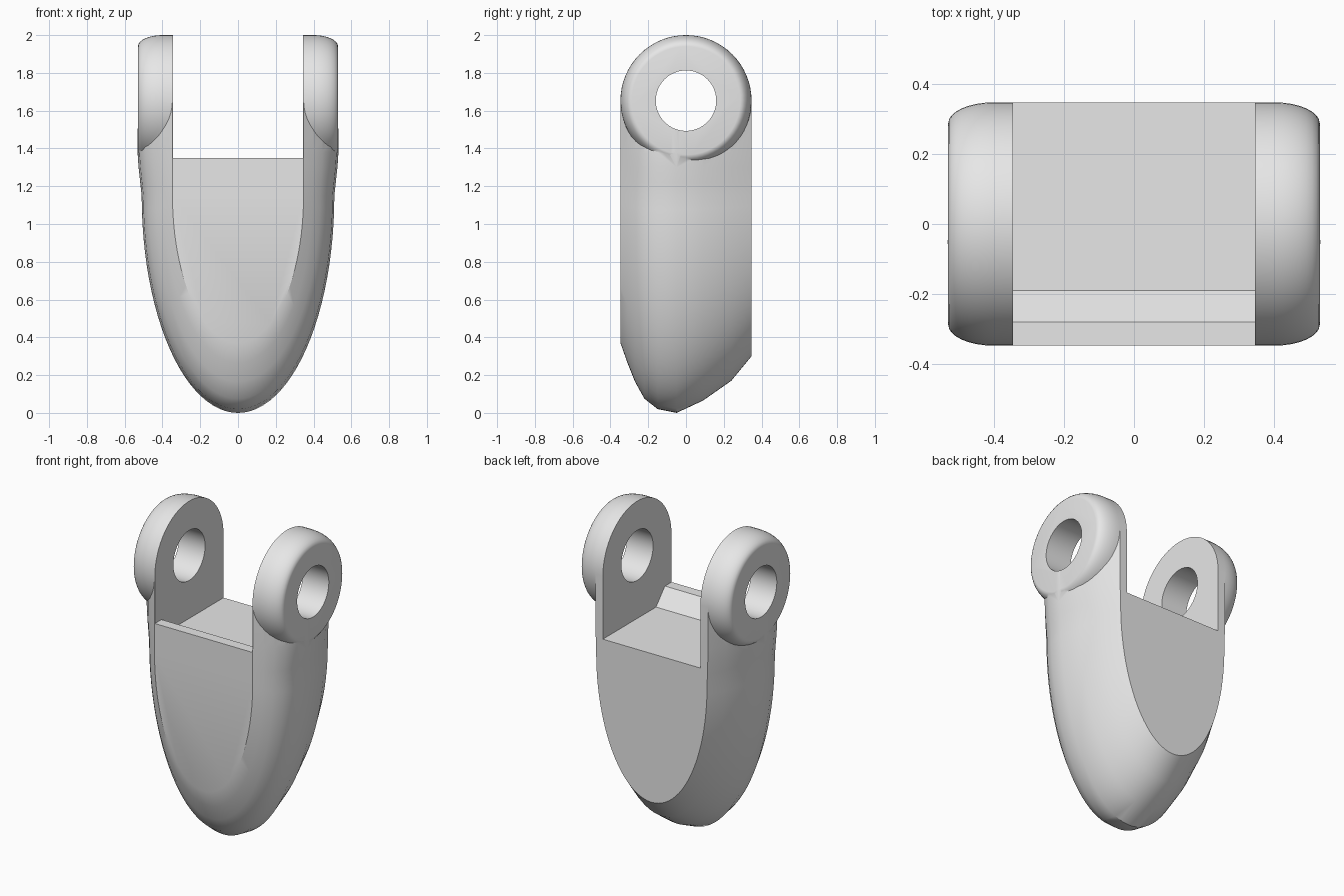
import bpy, bmesh, math
from mathutils import Matrix

if "Cube" in bpy.data.objects:
    bpy.data.objects.remove(bpy.data.objects["Cube"], do_unlink=True)

INNER, DEPTH = 0.345, 0.347      # half gap between ears, half depth
PIN_Z = 1.653                    # height of the pin axis

grey = bpy.data.materials.new("light_grey")
grey.use_nodes = True
grey.diffuse_color = (0.8, 0.8, 0.8, 1)
grey.node_tree.nodes["Principled BSDF"].inputs["Base Color"].default_value = (0.8, 0.8, 0.8, 1)


def loft(name, rings):
    """Closed solid through a list of equal-length point rings."""
    bm = bmesh.new()
    loops = [[bm.verts.new(p) for p in ring] for ring in rings]
    for a, b in zip(loops, loops[1:]):
        for i in range(len(a)):
            j = (i + 1) % len(a)
            bm.faces.new((a[i], a[j], b[j], b[i]))
    bm.faces.new(loops[0])
    bm.faces.new(loops[-1])
    bmesh.ops.recalc_face_normals(bm, faces=bm.faces)
    mesh = bpy.data.meshes.new(name)
    bm.to_mesh(mesh)
    bm.free()
    mesh.materials.append(grey)
    ob = bpy.data.objects.new(name, mesh)
    bpy.context.collection.objects.link(ob)
    return ob


def lathe_x(name, profile, sides=64):
    """Solid turned around the pin axis from (x, radius) pairs."""
    turn = [2 * math.pi * i / sides for i in range(sides)]
    return loft(name, [[(x, r * math.cos(t), PIN_Z + r * math.sin(t)) for t in turn]
                       for x, r in profile])


def combine(target, other, operation):
    mod = target.modifiers.new(operation.lower(), "BOOLEAN")
    mod.operation, mod.object, mod.solver = operation, other, "EXACT"
    bpy.context.view_layer.objects.active = target
    bpy.ops.object.modifier_apply(modifier=mod.name)
    bpy.data.objects.remove(other, do_unlink=True)


def u_ring(y, width, bottom, steps=24):
    """U-shaped section: straight upper sides over a half ellipse."""
    spring = 1.15
    half = []
    for z in (PIN_Z, 1.5, 1.38, 1.3, 1.22):
        flare = 0.022 * min(1, (z - spring) / 0.2) * (width - INNER) / 0.165
        half.append((width + flare, z))
    for i in range(steps):
        t = math.pi / 2 * i / steps
        half.append((width * math.cos(t), spring - (spring - bottom) * math.sin(t)))
    return ([(x, y, z) for x, z in half] + [(0, y, bottom)]
            + [(-x, y, z) for x, z in reversed(half)])


# Rounded body: depth, half width, lowest point
sections = [(-DEPTH, 0.347, 0.37), (-0.31, 0.393, 0.265), (-0.27, 0.435, 0.165),
            (-0.22, 0.474, 0.075), (-0.15, 0.501, 0.02), (-0.05, 0.51, 0),
            (0.09, 0.487, 0.065), (0.24, 0.44, 0.17), (DEPTH, 0.392, 0.30)]
body = loft("clevis_body", [u_ring(*s) for s in sections])

# Round knuckles with a softened outer rim
rim = [(0.40 + 0.13 * math.sin(t), 0.287 + 0.06 * math.cos(t))
       for t in (math.pi / 2 * i / 8 for i in range(9))]
for side in (1, -1):
    knuckle = lathe_x("knuckle", [(side * x, r) for x, r in [(0.3, DEPTH)] + rim])
    combine(body, knuckle, "UNION")

# Slot between the ears, leaving a sloped lip at the front
slot_outline = [(-0.5, 1.35), (-0.28, 1.35), (-0.19, 1.25), (0.5, 1.25), (0.5, 2.2), (-0.5, 2.2)]
slot = loft("slot", [[(x, y, z) for y, z in slot_outline] for x in (-INNER, INNER)])
combine(body, slot, "DIFFERENCE")

# Pin hole through both ears
combine(body, lathe_x("pin_hole", [(-0.8, 0.16), (0.8, 0.16)]), "DIFFERENCE")

# Smooth curves, crisp edges
bpy.ops.object.select_all(action="DESELECT")
body.select_set(True)
bpy.context.view_layer.objects.active = body
bpy.ops.object.shade_smooth_by_angle(angle=math.radians(33))
